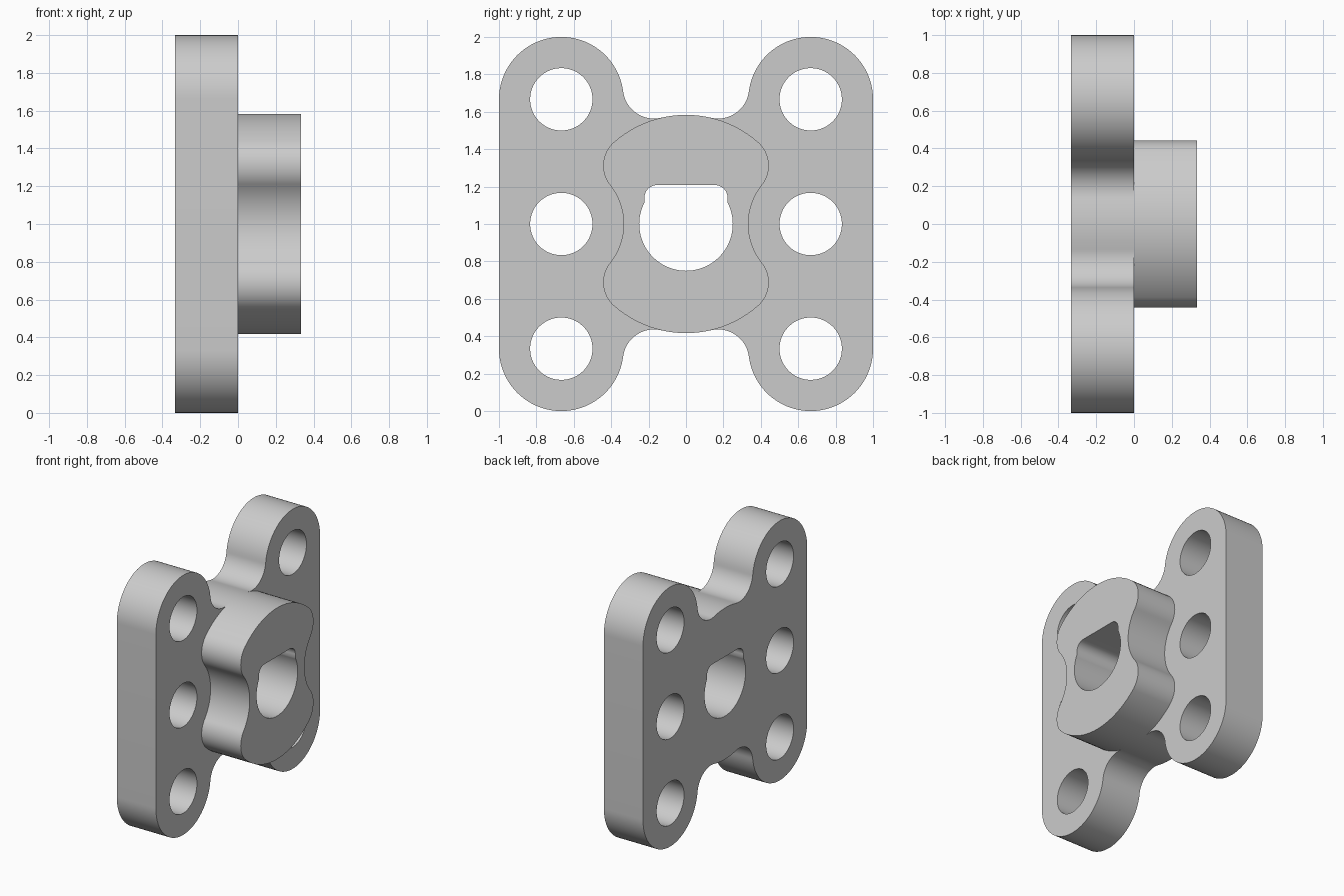
import bpy, bmesh, math
from math import sin, cos, pi, atan2
from mathutils import Matrix, Vector

if "Cube" in bpy.data.objects:
    bpy.data.objects.remove(bpy.data.objects["Cube"], do_unlink=True)

THICK = 1 / 3
PITCH = 2 / 3      # spacing of the hole grid
ARM_R = 1 / 3
HUB_R = 7 / 12
FILLET = 1 / 6
HOLE_R = 1 / 6

grey = bpy.data.materials.new("light grey")
grey.use_nodes = True
grey.diffuse_color = (0.6, 0.6, 0.6, 1)
grey.node_tree.nodes["Principled BSDF"].inputs["Base Color"].default_value = (0.6, 0.6, 0.6, 1)


def arc(c, r, a0, a1):
    n = max(3, int(abs(a1 - a0) / (2 * pi) * 96))
    return [Vector((c[0] + r * cos(a0 + (a1 - a0) * i / n),
                    c[1] + r * sin(a0 + (a1 - a0) * i / n))) for i in range(n + 1)]


def heading(a, b):
    d = Vector(b) - Vector(a)
    return atan2(d.y, d.x)


def meet(p, reach_origin, reach_p):
    """Point at the given distances from the origin and from p, on the upper side."""
    d = Vector(p).length
    turn = math.acos((reach_origin**2 + d**2 - reach_p**2) / (2 * reach_origin * d))
    a = heading((0, 0), p) + turn
    return Vector((reach_origin * cos(a), reach_origin * sin(a)))


def mirrored(points, sx, sy):
    return [Vector((p.x * sx, p.y * sy)) for p in points]


def four_fold(q):
    half = q + mirrored(q, -1, 1)[::-1]
    return half + mirrored(half, 1, -1)[::-1]


def clean(points):
    return [p for i, p in enumerate(points) if (p - points[i - 1]).length > 1e-4]


def extrude_part(name, loops, x0):
    """Fill nested loops drawn in the y-z plane and extrude them along x."""
    curve = bpy.data.curves.new(name, "CURVE")
    curve.dimensions = "2D"
    curve.fill_mode = "BOTH"
    curve.extrude = THICK / 2
    for loop in loops:
        pts = clean(loop)
        s = curve.splines.new("POLY")
        s.points.add(len(pts) - 1)
        for sp, p in zip(s.points, pts):
            sp.co = (p.x, p.y, 0, 1)
        s.use_cyclic_u = True
    tmp = bpy.data.objects.new(name + " outline", curve)
    bpy.context.collection.objects.link(tmp)
    graph = bpy.context.evaluated_depsgraph_get()
    mesh = bpy.data.meshes.new_from_object(tmp.evaluated_get(graph))
    bpy.data.objects.remove(tmp, do_unlink=True)
    # Stand the outline up: drawing x, y, depth become y, z, x
    mesh.transform(Matrix(((0, 0, 1, x0 + THICK / 2), (1, 0, 0, 0), (0, 1, 0, 1), (0, 0, 0, 1))))
    bm = bmesh.new()
    bm.from_mesh(mesh)
    bmesh.ops.remove_doubles(bm, verts=bm.verts, dist=1e-5)
    bmesh.ops.recalc_face_normals(bm, faces=bm.faces)
    bm.to_mesh(mesh)
    bm.free()
    mesh.materials.clear()
    mesh.materials.append(grey)
    ob = bpy.data.objects.new(name, mesh)
    bpy.context.collection.objects.link(ob)
    bpy.ops.object.select_all(action="DESELECT")
    ob.select_set(True)
    bpy.context.view_layer.objects.active = ob
    bpy.ops.object.shade_smooth_by_angle(angle=math.radians(30))


# Central bore: round with a flat-topped, rounded-corner keyway
BORE_R, FLAT, SIDE, CORNER = 0.25, 0.208, 0.222, 0.067
join = math.acos(SIDE / BORE_R)
right_bore = arc((0, 0), BORE_R, -pi / 2, join) + arc((SIDE - CORNER, FLAT - CORNER), CORNER, 0, pi / 2)
bore = right_bore + mirrored(right_bore, -1, 1)[::-1]

# Plate: two round-ended arms blended into a central web
arm = (PITCH, PITCH)
f = meet(arm, HUB_R + FILLET, ARM_R + FILLET)
quarter = (arc(arm, ARM_R, 0, heading(arm, f))
           + arc(f, FILLET, heading(f, arm), heading(f, (0, 0)))
           + arc((0, 0), HUB_R, heading((0, 0), f), pi / 2))
holes = [arc((y, z), HOLE_R, 0, 2 * pi) for y in (-PITCH, PITCH) for z in (-PITCH, 0, PITCH)]
extrude_part("mounting_plate", [four_fold(quarter), bore] + holes, -THICK)

# Hub: round block waisted around the middle holes
side = (PITCH, 0)
lobe = meet(side, HUB_R - FILLET, ARM_R + FILLET)
quarter = (arc(side, ARM_R, pi, heading(side, lobe))
           + arc(lobe, FILLET, heading(lobe, side), heading((0, 0), lobe))
           + arc((0, 0), HUB_R, heading((0, 0), lobe), pi / 2))
extrude_part("waisted_hub", [four_fold(quarter), bore], 0)
